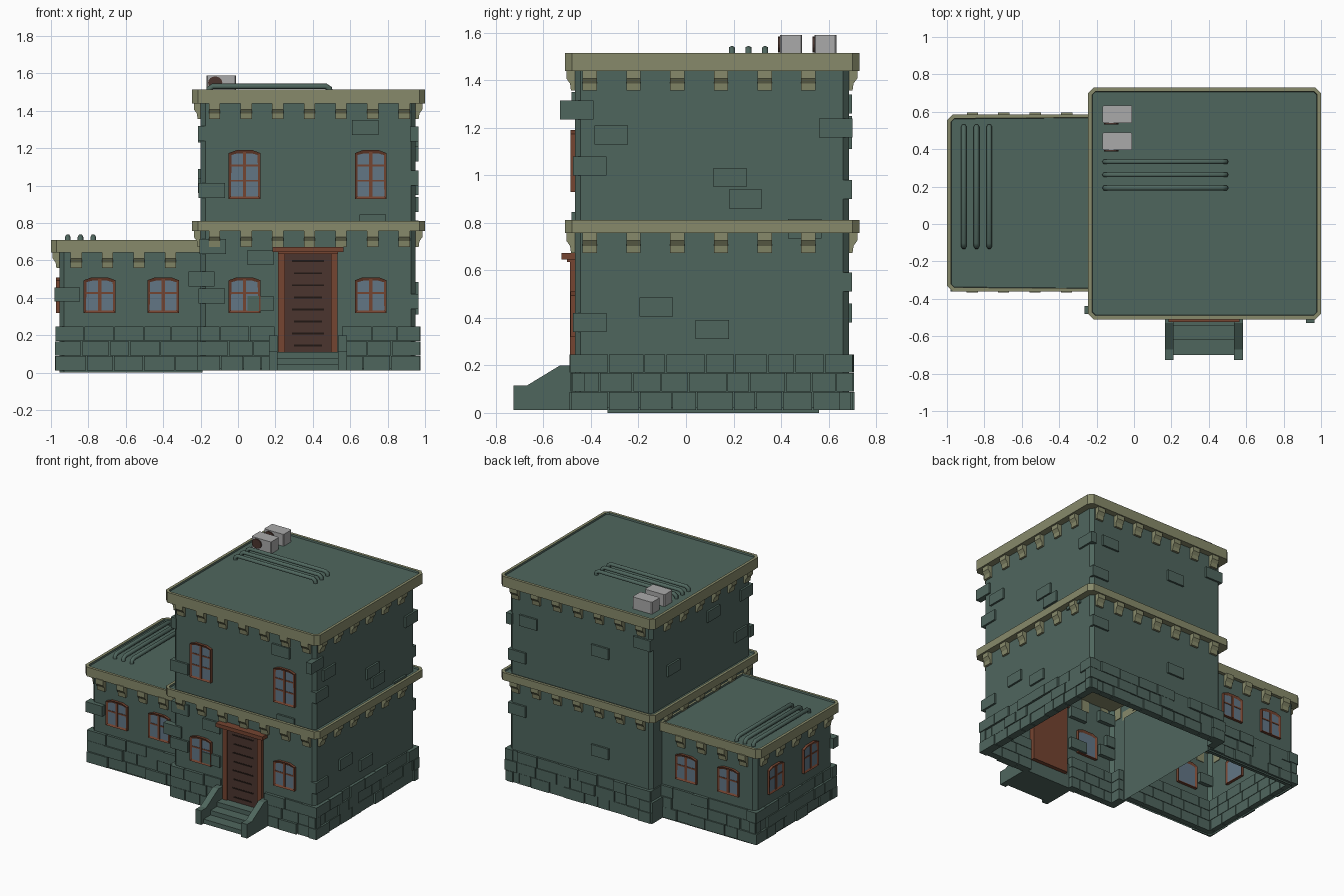
import bpy, bmesh, math, random
from mathutils import Matrix, Vector

random.seed(4)
if "Cube" in bpy.data.objects:
    bpy.data.objects.remove(bpy.data.objects["Cube"])


def material(name, srgb):
    m = bpy.data.materials.new(name)
    col = [(c / 255) ** 2.2 for c in srgb] + [1]
    m.use_nodes = True
    m.diffuse_color = col
    m.node_tree.nodes["Principled BSDF"].inputs["Base Color"].default_value = col
    return m


GREEN = material("green stone", (80, 102, 94))
OLIVE = material("olive trim", (134, 137, 106))
BROWN = material("red brown wood", (116, 70, 52))
DOOR = material("dark brown door", (76, 56, 50))
GLASS = material("slate blue glass", (98, 117, 132))
GREY = material("light grey metal", (168, 168, 168))
BLACK = material("black brown slots", (38, 29, 26))

# Walls are described by (along, outward, up) coordinates, turned about z
TURN = {"front": 0, "right": 90, "back": 180, "left": 270}


def finish(bm, name, *mats):
    bmesh.ops.recalc_face_normals(bm, faces=bm.faces)
    me = bpy.data.meshes.new(name)
    bm.to_mesh(me)
    bm.free()
    ob = bpy.data.objects.new(name, me)
    for m in mats:
        me.materials.append(m)
    bpy.context.collection.objects.link(ob)
    return ob


def at(side, u, d, z):
    return Matrix.Rotation(math.radians(TURN[side]), 3, "Z") @ Vector((u, -d, z))


def sweep(bm, a, b, mat=0):
    """Solid between two matching outlines; returns the end caps."""
    va, vb = [bm.verts.new(p) for p in a], [bm.verts.new(p) for p in b]
    n = len(va)
    faces = [bm.faces.new(va[::-1]), bm.faces.new(vb)]
    faces += [bm.faces.new((va[i], va[(i + 1) % n], vb[(i + 1) % n], vb[i])) for i in range(n)]
    for f in faces:
        f.material_index = mat
    return faces[:2]


def box(bm, side, u0, u1, d0, d1, z0, z1, mat=0):
    ring = [(u0, z0), (u1, z0), (u1, z1), (u0, z1)]
    return sweep(bm, [at(side, u, d0, z) for u, z in ring], [at(side, u, d1, z) for u, z in ring], mat)


def block(bm, x0, x1, y0, y1, z0, z1, cut, left_only=False):
    """Upright block with chamfered vertical corners."""
    r = 0 if left_only else cut
    ring = [(x0 + cut, y0), (x1 - r, y0), (x1, y0 + r), (x1, y1 - r),
            (x1 - r, y1), (x0 + cut, y1), (x0, y1 - cut), (x0, y0 + cut)]
    ring = [p for i, p in enumerate(ring) if p != ring[i - 1]]
    return sweep(bm, [(x, y, z0) for x, y in ring], [(x, y, z1) for x, y in ring])


# Hollow wall shells
def shell(name, *args):
    bm = bmesh.new()
    bmesh.ops.delete(bm, geom=block(bm, *args), context="FACES_ONLY")
    finish(bm, name, GREEN)


shell("lower_walls", -0.2, 0.95, -0.468, 0.685, 0.02, 0.76, 0.025)
shell("upper_walls", -0.2, 0.95, -0.468, 0.685, 0.8, 1.45, 0.025)
shell("wing_walls", -0.955, -0.19, -0.33, 0.56, 0, 0.65, 0.025, True)


# Cornices with a raised rim around the flat roof
def cornice(name, *args):
    bm = bmesh.new()
    top = block(bm, *args)[1]
    bm.normal_update()
    bmesh.ops.inset_region(bm, faces=[top], thickness=0.022, depth=0)
    top.material_index = 1
    bmesh.ops.inset_region(bm, faces=[top], thickness=0.003, depth=-0.012)
    finish(bm, name, OLIVE, GREEN)


cornice("top_cornice", -0.245, 1.0, -0.51, 0.73, 1.44, 1.515, 0.03)
cornice("middle_cornice", -0.245, 1.0, -0.51, 0.73, 0.757, 0.812, 0.03)
cornice("wing_cornice", -1.0, -0.2, -0.36, 0.585, 0.643, 0.71, 0.03, True)

# Stepped corbels under the cornices
PROFILE = [(-0.005, 0.005), (0.036, 0.005), (0.036, -0.032), (0.02, -0.054), (0.016, -0.084), (-0.005, -0.084)]


def corbels(name, rows, tops):
    bm = bmesh.new()
    for side, d, start, step, count in rows:
        for z in tops:
            for i in range(count):
                u = start + i * step
                sweep(bm, *[[at(side, u + s, d + o, z + h) for o, h in PROFILE] for s in (-0.03, 0.03)])
    finish(bm, name, OLIVE)


corbels("main_corbels", [("front", 0.468, -0.125, 0.169, 7), ("back", 0.685, -0.89, 0.169, 7),
                         ("right", 0.95, -0.405, 0.184, 6), ("left", 0.2, -0.515, 0.184, 6)], (1.44, 0.757))
corbels("wing_corbels", [("front", 0.33, -0.865, 0.168, 4), ("back", 0.56, 0.36, 0.168, 4),
                         ("left", 0.955, -0.48, 0.184, 5)], (0.643,))


# Three courses of rough foundation stones
def foundation(name, runs):
    bm = bmesh.new()
    for side, d, start, end in runs:
        for row in range(3):
            u = start
            while u < end - 0.01:
                w = random.uniform(0.09, 0.17)
                if end - u - w < 0.06:
                    w = end - u
                z = 0.012 + row * 0.079
                box(bm, side, u, u + w - 0.005, d - 0.04, d + random.uniform(0.008, 0.024), z, z + 0.076)
                u += w
    finish(bm, name, GREEN)


foundation("main_foundation", [("front", 0.468, -0.2, 0.2), ("front", 0.468, 0.555, 0.975),
                               ("right", 0.95, -0.485, 0.705), ("back", 0.685, -0.975, 0.21),
                               ("left", 0.2, 0.35, 0.48), ("left", 0.2, -0.705, -0.58)])
foundation("wing_foundation", [("front", 0.33, -0.975, -0.2), ("back", 0.56, 0.2, 0.975),
                               ("left", 0.955, -0.58, 0.35)])

# Scattered raised bricks, as (along, up) centres on each wall
BRICKS = {
    ("front", 0.468): [(0.68, 1.31), (-0.14, 0.975), (0.72, 0.805), (-0.135, 0.675), (0.12, 0.615),
                       (-0.195, 0.5), (-0.14, 0.41), (0.12, 0.37)],
    ("right", 0.95): [(-0.46, 1.275), (-0.315, 1.17), (-0.405, 1.04), (0.185, 0.99), (0.25, 0.9),
                      (-0.125, 0.445), (-0.405, 0.38), (0.11, 0.35), (0.63, 1.2), (0.5, 0.775)],
    ("back", 0.685): [(-0.79, 1.21), (-0.88, 0.94), (-0.21, 1.15), (-0.21, 0.42), (0.13, 1.3), (-0.88, 0.55)],
    ("left", 0.2): [(0.02, 1.27), (-0.44, 1.05), (0.4, 1.28), (0.34, 1.0)],
}
bm = bmesh.new()
for (side, d), spots in BRICKS.items():
    for u, z in spots:
        box(bm, side, u - 0.07, u + 0.07, d - 0.03, d + 0.014, z - 0.04, z + 0.04)
box(bm, "front", -0.98, -0.845, 0.3, 0.36, 0.38, 0.455)
finish(bm, "raised_bricks", GREEN)


# Windows with shallow arched heads and glazing bars
def window(name, side, u, d, z, h, bars):
    bm = bmesh.new()
    w = 0.085
    ring = [(-w, 0), (w, 0), (w, h - 0.016), (w / 2, h), (-w / 2, h), (-w, h - 0.016)]
    caps = sweep(bm, *[[at(side, u + a, d + o, z + b) for a, b in ring] for o in (-0.02, 0.018)])
    bmesh.ops.recalc_face_normals(bm, faces=bm.faces)
    for cap in caps:
        bmesh.ops.inset_region(bm, faces=[cap], thickness=0.018, depth=-0.008)
        cap.material_index = 1
    box(bm, side, u - 0.009, u + 0.009, d, d + 0.015, z + 0.01, z + h - 0.01)
    for b in bars:
        box(bm, side, u - 0.075, u + 0.075, d, d + 0.013, z + b * h - 0.005, z + b * h + 0.005)
    finish(bm, name, BROWN, GLASS)


for i, x in enumerate((0.035, 0.71)):
    window(f"upper_window_{i}", "front", x, 0.468, 0.93, 0.26, (0.37, 0.68))
    window(f"lower_window_{i}", "front", x, 0.468, 0.32, 0.19, (0.56,))
for i, x in enumerate((-0.74, -0.40)):
    window(f"wing_front_window_{i}", "front", x, 0.33, 0.32, 0.19, (0.56,))
    window(f"wing_back_window_{i}", "back", -x, 0.56, 0.32, 0.19, (0.56,))
for i, u in enumerate((-0.34, 0.06)):
    window(f"wing_side_window_{i}", "left", u, 0.955, 0.32, 0.19, (0.56,))

# Door with slots, posts and lintel
bm = bmesh.new()
box(bm, "front", 0.23, 0.53, 0.43, 0.474, 0.11, 0.65)
box(bm, "front", 0.25, 0.497, 0.46, 0.477, 0.11, 0.64, 1)
for u in (0.215, 0.497):
    box(bm, "front", u, u + 0.036, 0.46, 0.488, 0.11, 0.645)
box(bm, "front", 0.215, 0.535, 0.46, 0.5, 0.635, 0.65)
box(bm, "front", 0.185, 0.565, 0.46, 0.525, 0.645, 0.672)
for i in range(8):
    half = 0.085 if i % 2 else 0.075
    z = 0.145 + i * 0.0645
    box(bm, "front", 0.374 - half, 0.374 + half, 0.47, 0.479, z - 0.005, z + 0.005, 2)
finish(bm, "front_door", BROWN, DOOR, BLACK)

# Entrance steps between sloping side walls
bm = bmesh.new()
for i, d in enumerate((0.7, 0.62, 0.545)):
    box(bm, "front", 0.2, 0.55, 0.46, d, 0.012, 0.045 + i * 0.033)
SLOPE = [(0.46, 0.012), (0.727, 0.012), (0.727, 0.115), (0.67, 0.115), (0.53, 0.2), (0.46, 0.2)]
for u in (0.165, 0.535):
    sweep(bm, *[[at("front", u + s, d, z) for d, z in SLOPE] for s in (0, 0.047)])
finish(bm, "entrance_steps", GREEN)


# Roof pipes bent down at both ends
def pipe(name, start, end, z):
    a, b = Vector(start), Vector(end)
    n = (b - a).normalized()
    cu = bpy.data.curves.new(name, "CURVE")
    cu.dimensions = "3D"
    cu.bevel_depth = 0.015
    cu.bevel_resolution = 1
    path = [(a, 0), (a, 0.016), (a + n * 0.02, 0.028), (b - n * 0.02, 0.028), (b, 0.016), (b, 0)]
    sp = cu.splines.new("POLY")
    sp.points.add(len(path) - 1)
    for pt, (p, h) in zip(sp.points, path):
        pt.co = (p.x, p.y, z + h - 0.012, 1)
    cu.materials.append(GREEN)
    bpy.context.collection.objects.link(bpy.data.objects.new(name, cu))


for i in range(3):
    pipe(f"main_roof_pipe_{i}", (-0.155, 0.193 + i * 0.07, 0), (0.49, 0.193 + i * 0.07, 0), 1.515)
    pipe(f"wing_roof_pipe_{i}", (-0.91 + i * 0.068, -0.12, 0), (-0.91 + i * 0.068, 0.52, 0), 0.71)

# Rooftop cooling units with a round fan on the front
for i, y in enumerate((0.395, 0.54)):
    bm = bmesh.new()
    block(bm, -0.168, -0.01, y, y + 0.094, 1.5, 1.59, 0.006)
    disc = [(-0.122 + 0.038 * math.cos(k * math.tau / 16), 1.55 + 0.034 * math.sin(k * math.tau / 16))
            for k in range(16)]
    sweep(bm, [(x, y + 0.005, z) for x, z in disc], [(x, y - 0.008, z) for x, z in disc], 1)
    finish(bm, f"cooling_unit_{i}", GREY, DOOR)
